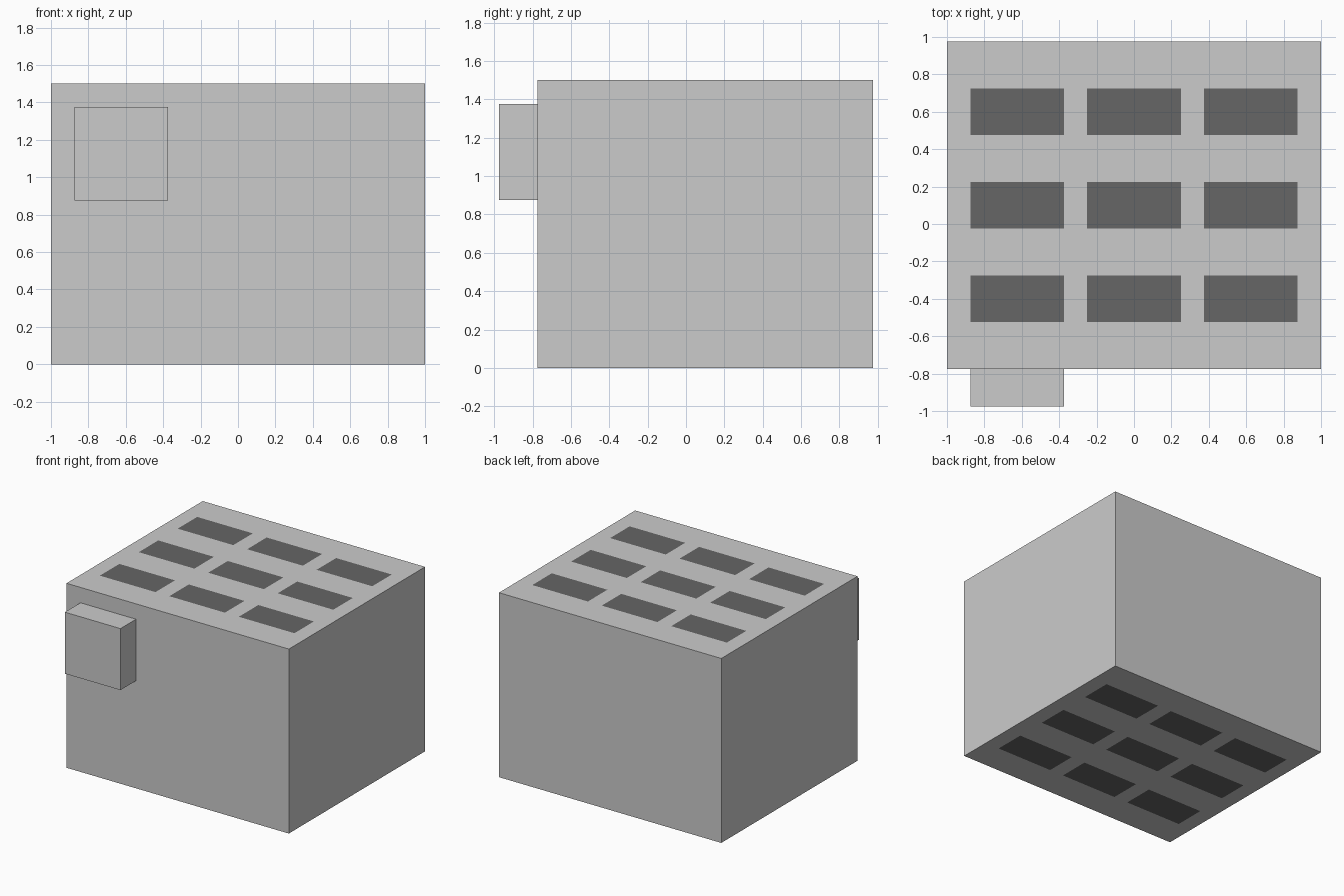
import bpy, bmesh
from mathutils import Vector

if "Cube" in bpy.data.objects:
    bpy.data.objects.remove(bpy.data.objects["Cube"])

XS = [-1, -0.875, -0.375, -0.25, 0.25, 0.375, 0.875, 1]
YS = [-0.775, -0.525, -0.275, -0.025, 0.225, 0.475, 0.725, 0.975]
HEIGHT = 1.5


def add_box(bm, lo, hi):
    lo, hi = Vector(lo), Vector(hi)
    verts = bmesh.ops.create_cube(bm, size=1)["verts"]
    for v in verts:
        v.co = (lo + hi) / 2 + v.co * (hi - lo)


def finish(bm, name, *materials):
    mesh = bpy.data.meshes.new(name)
    bm.to_mesh(mesh)
    bm.free()
    for m in materials:
        mesh.materials.append(m)
    obj = bpy.data.objects.new(name, mesh)
    bpy.context.collection.objects.link(obj)
    return obj


grey = bpy.data.materials.new("body_grey")
grey.diffuse_color = (0.8, 0.8, 0.8, 1)
grey.use_nodes = True
grey.node_tree.nodes["Principled BSDF"].inputs["Base Color"].default_value = grey.diffuse_color
dark = bpy.data.materials.new("dark_panel")
dark.diffuse_color = (0.133, 0.133, 0.133, 1)
dark.use_nodes = True
dark.node_tree.nodes["Principled BSDF"].inputs["Base Color"].default_value = dark.diffuse_color

# Body: block sliced so the flush dark panels are part of its top and bottom
bm = bmesh.new()
add_box(bm, (XS[0], YS[0], 0), (XS[-1], YS[-1], HEIGHT))
for axis, cuts in ((Vector((1, 0, 0)), XS), (Vector((0, 1, 0)), YS)):
    for c in cuts[1:-1]:
        bmesh.ops.bisect_plane(bm, geom=bm.verts[:] + bm.edges[:] + bm.faces[:],
                               plane_co=axis * c, plane_no=axis)


def in_panel(value, cuts):
    return any(cuts[i] < value < cuts[i + 1] for i in (1, 3, 5))


bm.normal_update()
for f in bm.faces:
    c = f.calc_center_median()
    if abs(f.normal.z) > 0.9 and in_panel(c.x, XS) and in_panel(c.y, YS):
        f.material_index = 1
finish(bm, "body", grey, dark)

# Small box mounted on the front
bm = bmesh.new()
add_box(bm, (-0.875, -0.975, 0.875), (-0.375, -0.775, 1.375))
finish(bm, "front_box", grey)
